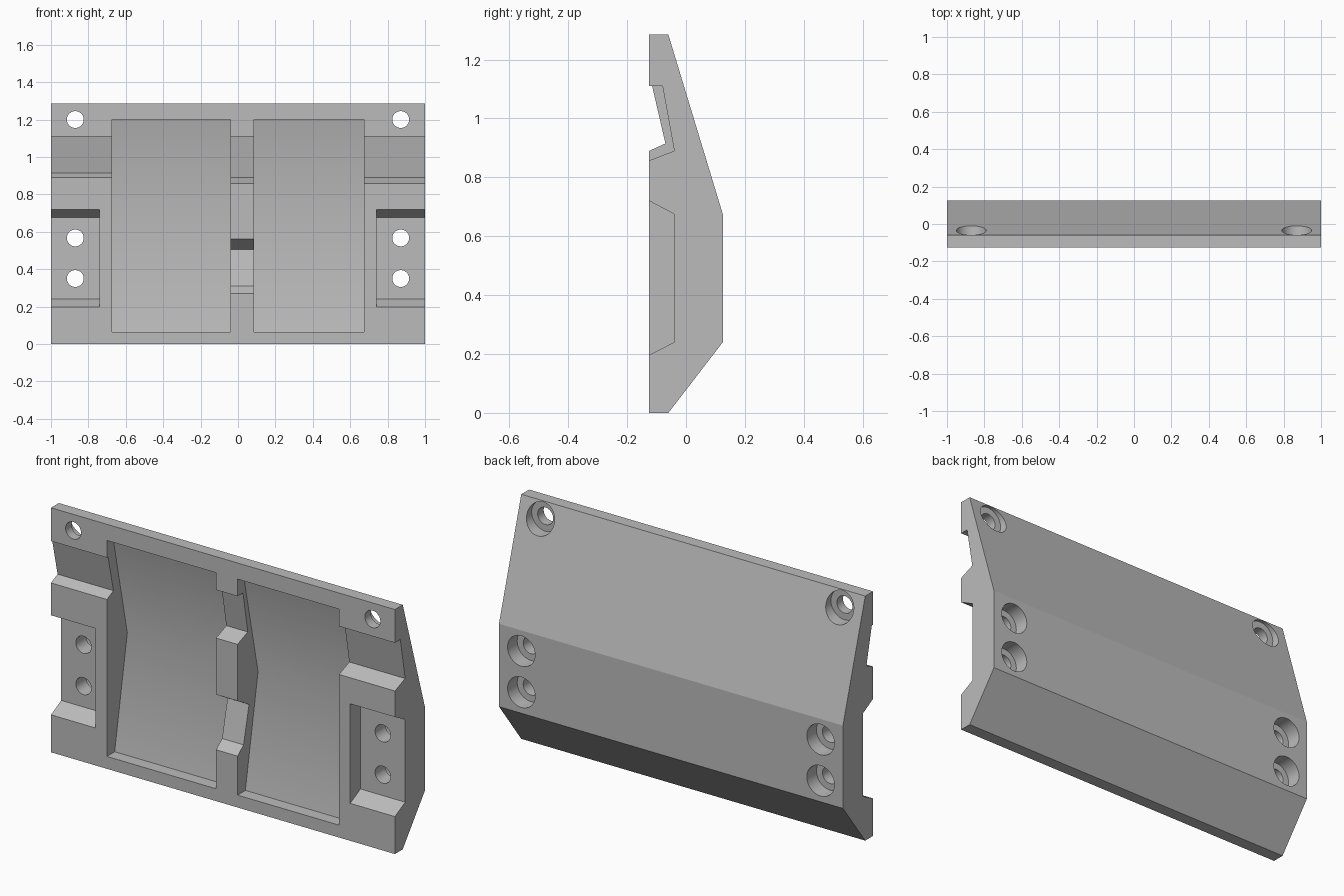
import bpy, bmesh, math
from mathutils import Matrix

if "Cube" in bpy.data.objects:
    bpy.data.objects.remove(bpy.data.objects["Cube"], do_unlink=True)

grey = bpy.data.materials.new("plain_grey")
grey.use_nodes = True
colour = (0.5, 0.5, 0.5, 1)
grey.diffuse_color = colour
grey.node_tree.nodes["Principled BSDF"].inputs["Base Color"].default_value = colour

FRONT, AIR = -0.125, -0.2


def add_object(name, bm):
    bmesh.ops.recalc_face_normals(bm, faces=bm.faces)
    mesh = bpy.data.meshes.new(name)
    bm.to_mesh(mesh)
    bm.free()
    mesh.materials.append(grey)
    obj = bpy.data.objects.new(name, mesh)
    bpy.context.collection.objects.link(obj)
    return obj


def prism(name, x0, x1, profile):
    """Extrude a (y, z) profile from x0 to x1."""
    bm = bmesh.new()
    face = bm.faces.new([bm.verts.new((x0, y, z)) for y, z in profile])
    out = bmesh.ops.extrude_face_region(bm, geom=[face])
    verts = [v for v in out["geom"] if isinstance(v, bmesh.types.BMVert)]
    bmesh.ops.translate(bm, verts=verts, vec=(x1 - x0, 0, 0))
    return add_object(name, bm)


def drill(name, x, z, radius, y0, y1):
    """Cylinder along y."""
    bm = bmesh.new()
    place = Matrix.Translation((x, (y0 + y1) / 2, z)) @ Matrix.Rotation(math.pi / 2, 4, 'X')
    bmesh.ops.create_cone(bm, cap_ends=True, segments=48, radius1=radius,
                          radius2=radius, depth=y1 - y0, matrix=place)
    return add_object(name, bm)


def recess(name, x0, x1, *profile):
    """Cutter whose profile is opened out through the front face."""
    (_, z_top), (_, z_bottom) = profile[0], profile[-1]
    return prism(name, x0, x1, [(AIR, z_top), *profile, (AIR, z_bottom)])


# Bent plate body
plate = prism("mounting_plate", -1, 1, [(FRONT, 0), (-0.06, 0), (0.125, 0.24),
                                        (0.125, 0.675), (-0.06, 1.285), (FRONT, 1.285)])
cutters = []

# Two large V-floored pockets
for x0, x1 in ((-0.675, -0.04), (0.085, 0.675)):
    cutters.append(recess("pocket_cutter", x0, x1,
                          (-0.075, 1.2), (0.045, 0.65), (-0.06, 0.065)))

# Upper strap grooves: shallow on one end, deeper on the rib and the other end
cutters.append(recess("shallow_groove_cutter", -1.05, -0.66,
                      (-0.115, 1.11), (-0.07, 0.915), (FRONT, 0.89)))
for x0, x1 in ((-0.06, 0.1), (0.66, 1.05)):
    cutters.append(recess("deep_groove_cutter", x0, x1,
                          (-0.08, 1.11), (-0.04, 0.89), (FRONT, 0.857)))

# Lower notch in the centre rib
cutters.append(recess("rib_notch_cutter", -0.06, 0.1,
                      (FRONT, 0.56), (-0.03, 0.505), (-0.075, 0.31), (FRONT, 0.27)))

# Side recesses and counterbored screw holes
for side in (-1, 1):
    x0, x1 = sorted((side * 0.74, side * 1.05))
    cutters.append(recess("side_recess_cutter", x0, x1,
                          (FRONT, 0.72), (-0.04, 0.675), (-0.04, 0.24), (FRONT, 0.197)))
    for z, seat in ((1.2, -0.075), (0.567, 0.045), (0.35, 0.045)):
        cutters.append(drill("hole_cutter", side * 0.87, z, 0.045, AIR, 0.2))
        cutters.append(drill("counterbore_cutter", side * 0.87, z, 0.08, seat, 0.21))

# Cut everything, then remove the cutters
bpy.context.view_layer.objects.active = plate
plate.select_set(True)
for cutter in cutters:
    cutter.hide_render = True
    mod = plate.modifiers.new("cut", 'BOOLEAN')
    mod.operation, mod.solver, mod.object = 'DIFFERENCE', 'EXACT', cutter
    bpy.ops.object.modifier_apply(modifier=mod.name)
    bpy.data.objects.remove(cutter, do_unlink=True)

# Smooth pocket floors and hole walls, crisp outer bends
bpy.ops.object.shade_smooth_by_angle(angle=math.radians(30))
bm = bmesh.new()
bm.from_mesh(plate.data)
for edge in bm.edges:
    if all(v.co.y > 0.12 for v in edge.verts):
        edge.smooth = False
bm.to_mesh(plate.data)
bm.free()
